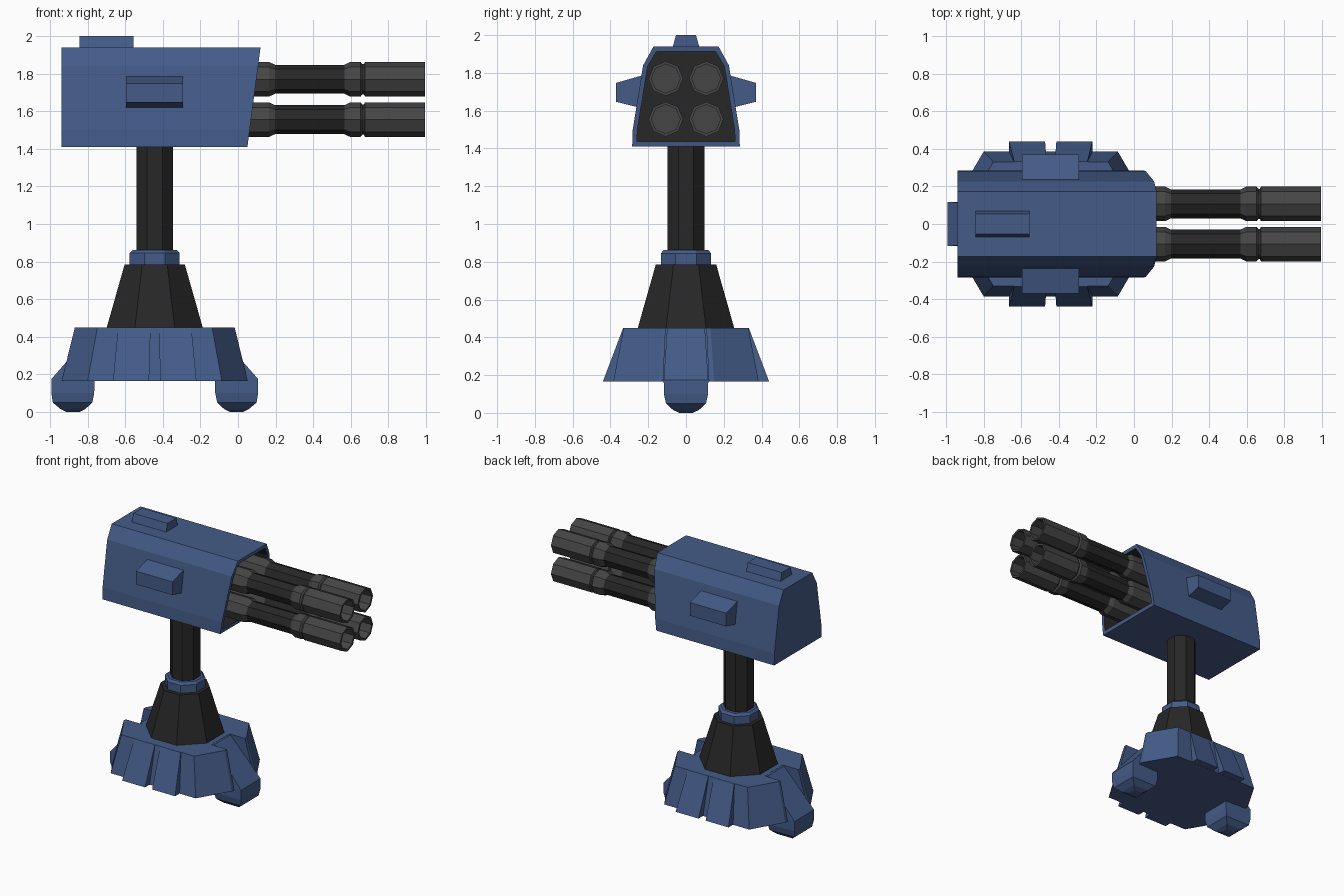
import bpy, bmesh, math

if "Cube" in bpy.data.objects:
    bpy.data.objects.remove(bpy.data.objects["Cube"])


def material(name, rgb):
    m = bpy.data.materials.new(name)
    m.diffuse_color = (*rgb, 1)
    m.use_nodes = True
    m.node_tree.nodes["Principled BSDF"].inputs["Base Color"].default_value = m.diffuse_color
    return m


BLUE = material("blue_paint", (0.058, 0.107, 0.25))
DARK = material("dark_metal", (0.02, 0.02, 0.02))
GREY = material("grey_metal", (0.06, 0.06, 0.06))
CX = -0.443  # axis of the stand


def loft(name, rings, mats, segs=None):
    """Skin equal-length rings and cap both ends; segs = material index per segment + end cap."""
    bm = bmesh.new()
    vs = [[bm.verts.new(p) for p in r] for r in rings]
    n = len(rings[0])
    segs = segs or [0] * len(rings)
    for k in range(len(rings) - 1):
        for i in range(n):
            j = (i + 1) % n
            f = bm.faces.new((vs[k][i], vs[k][j], vs[k + 1][j], vs[k + 1][i]))
            f.material_index = segs[k]
    bm.faces.new(vs[0][::-1])
    bm.faces.new(vs[-1]).material_index = segs[-1]
    bmesh.ops.recalc_face_normals(bm, faces=bm.faces)
    me = bpy.data.meshes.new(name)
    bm.to_mesh(me)
    bm.free()
    for m in mats:
        me.materials.append(m)
    ob = bpy.data.objects.new(name, me)
    bpy.context.collection.objects.link(ob)
    return ob


def octagon_stack(name, sections, mat):
    """Upright octagonal part, sections = (z, apothem)."""
    k = 1 / math.cos(math.pi / 8)
    angles = [math.radians(22.5 + 45 * i) for i in range(8)]
    return loft(name, [[(CX + a * k * math.cos(t), a * k * math.sin(t), z) for t in angles]
                       for z, a in sections], [mat])


def barrel_part(name, y, z, sections, mat):
    """Octagonal part along x, sections = (x, radius)."""
    angles = [math.radians(45 * i) for i in range(8)]
    return loft(name, [[(x, y + r * math.cos(t), z + r * math.sin(t)) for t in angles]
                       for x, r in sections], [mat])


def rect(x0, x1, y0, y1, z):
    return [(x0, y0, z), (x1, y0, z), (x1, y1, z), (x0, y1, z)]


# base skirt, with a notch at each end for the legs
def base_plan(z, side_x, side_y, end_x, end_y, notch_x, notch_y):
    q = [(side_x, side_y), (end_x, end_y), (end_x, notch_y), (notch_x, notch_y)]
    pts = (q + [(x, -y) for x, y in q[::-1]]
           + [(-x, -y) for x, y in q] + [(-x, y) for x, y in q[::-1]])
    return [(CX + x, y, z) for x, y in pts]


loft("base_skirt", [base_plan(0.165, 0.357, 0.385, 0.495, 0.15, 0.40, 0.121),
                    base_plan(0.45, 0.305, 0.33, 0.425, 0.13, 0.295, 0.108)], [BLUE])

for sx in (-1, 1):
    # sloped leg ending in a rounded foot
    def leg(z, d0, d1, w):
        return rect(CX + sx * d0, CX + sx * d1, -w, w, z)
    loft("leg", [leg(0.449, 0.2, 0.31, 0.10), leg(0.175, 0.32, 0.55, 0.118),
                 leg(0.10, 0.322, 0.55, 0.117), leg(0.05, 0.332, 0.542, 0.106),
                 leg(0.015, 0.37, 0.50, 0.068), leg(0, 0.40, 0.47, 0.035)], [BLUE])
    # flared armour plates on front and back
    for sy in (-1, 1):
        loft("skirt_plate",
             [rect(CX + sx * 0.03, CX + sx * 0.222, sy * 0.30, sy * 0.44, 0.166),
              rect(CX + sx * 0.022, CX + sx * 0.195, sy * 0.28, sy * 0.333, 0.449)], [BLUE])

# pedestal, collar and post
octagon_stack("pedestal", [(0.44, 0.258), (0.785, 0.16)], DARK)
octagon_stack("collar", [(0.78, 0.133), (0.845, 0.133), (0.862, 0.118)], BLUE)
octagon_stack("post", [(0.84, 0.098), (1.43, 0.098)], DARK)

# housing with slanted open front and dark recess
OUTER = [(0.285, 1.41), (0.282, 1.50), (0.227, 1.84), (0.172, 1.94)]
INNER = [(0.26, 1.438), (0.257, 1.50), (0.203, 1.835), (0.157, 1.912)]


def housing_ring(half, x=None):
    pts = half + [(-y, z) for y, z in half[::-1]]
    return [(0.05 + 0.07 * (z - 1.41) / 0.53 if x is None else x, y, z) for y, z in pts]


loft("housing", [housing_ring(OUTER, -0.94), housing_ring(OUTER),
                 housing_ring(INNER), housing_ring(INNER, -0.12)],
     [BLUE, DARK], [0, 0, 1, 1])

# side boxes and top hatch
for s in (-1, 1):
    loft("side_box", [[(x, s * y, z) for y, z in
                       [(0.22, 1.61), (0.37, 1.647), (0.37, 1.747), (0.22, 1.79)]]
                      for x in (-0.597, -0.292)], [BLUE])
loft("top_hatch", [rect(-0.842, -0.555, -0.072, 0.072, 1.93),
                   rect(-0.842, -0.555, -0.053, 0.053, 2.0)], [BLUE])

# four barrels: breech, tube, ring and hollow muzzle
for y in (-0.107, 0.107):
    for z in (1.555, 1.77):
        barrel_part("breech", y, z, [(-0.13, 0.092), (0.165, 0.092), (0.203, 0.074)], GREY)
        barrel_part("barrel_tube", y, z, [(0.19, 0.077), (0.58, 0.077)], DARK)
        barrel_part("barrel_ring", y, z, [(0.56, 0.074), (0.597, 0.092), (0.652, 0.092),
                                          (0.662, 0.08)], GREY)
        barrel_part("muzzle", y, z, [(0.655, 0.08), (0.67, 0.08), (0.675, 0.092), (0.995, 0.092),
                                     (0.995, 0.076), (0.87, 0.076)], GREY)
